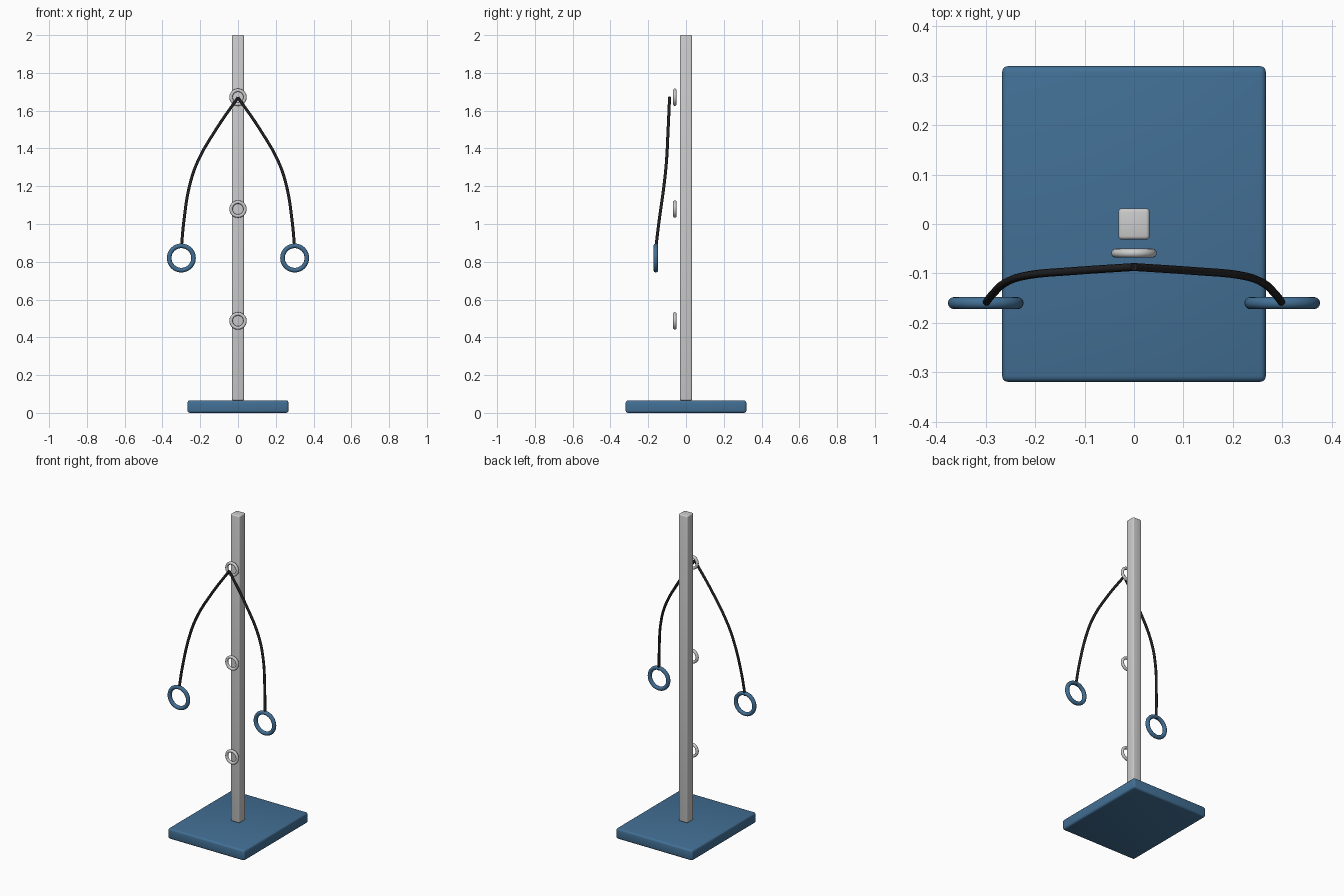
import bpy
import math

if "Cube" in bpy.data.objects:
    bpy.data.objects.remove(bpy.data.objects["Cube"])


def material(name, rgb):
    m = bpy.data.materials.new(name)
    m.diffuse_color = (*rgb, 1)
    m.use_nodes = True
    m.node_tree.nodes["Principled BSDF"].inputs["Base Color"].default_value = m.diffuse_color
    return m


BLUE = material("blue", (0.055, 0.16, 0.30))
BLACK = material("black", (0.015, 0.015, 0.017))


def finish(name, mat=None):
    ob = bpy.context.object
    ob.name = name
    bpy.ops.object.shade_smooth_by_angle(angle=math.radians(35))
    if mat:
        ob.data.materials.append(mat)
    return ob


def box(name, size, z0, bevel, mat=None):
    bpy.ops.mesh.primitive_cube_add(size=1, location=(0, 0, z0 + size[2] / 2))
    ob = bpy.context.object
    ob.scale = size
    bpy.ops.object.transform_apply(location=False, rotation=False, scale=True)
    mod = ob.modifiers.new("rounded_edges", 'BEVEL')
    mod.width = bevel
    mod.segments = 3
    bpy.ops.object.modifier_apply(modifier=mod.name)
    return finish(name, mat)


def ring(name, loc, outer, minor, mat=None):
    bpy.ops.mesh.primitive_torus_add(
        location=loc, rotation=(math.pi / 2, 0, 0), major_radius=outer - minor,
        minor_radius=minor, major_segments=48, minor_segments=16)
    return finish(name, mat)


# Base plate and upright post
box("base_plate", (0.534, 0.639, 0.066), 0, 0.012, BLUE)
box("post", (0.063, 0.063, 1.934), 0.066, 0.007)

# Anchor rings in front of the post
for i, z in enumerate((0.487, 1.079, 1.671)):
    ring(f"anchor_ring_{i + 1}", (0, -0.059, z), 0.046, 0.009)

# Hanging cords and ring handles, one per side
PATH = [(0, -0.087, 1.67), (0.12, -0.095, 1.495), (0.216, -0.104, 1.325),
        (0.257, -0.117, 1.20), (0.286, -0.142, 1.02), (0.30, -0.16, 0.873)]
for side, s in (("left", -1), ("right", 1)):
    curve = bpy.data.curves.new(f"{side}_cord", 'CURVE')
    curve.dimensions = '3D'
    curve.bevel_depth = 0.008
    curve.bevel_resolution = 3
    curve.use_fill_caps = True
    curve.resolution_u = 8
    spline = curve.splines.new('BEZIER')
    spline.bezier_points.add(len(PATH) - 1)
    for point, (x, y, z) in zip(spline.bezier_points, PATH):
        point.co = (s * x, y, z)
        point.handle_left_type = point.handle_right_type = 'AUTO'
    curve.materials.append(BLACK)
    cord = bpy.data.objects.new(f"{side}_cord", curve)
    bpy.context.collection.objects.link(cord)
    ring(f"{side}_handle", (s * 0.30, -0.16, 0.82), 0.0765, 0.0122, BLUE)
